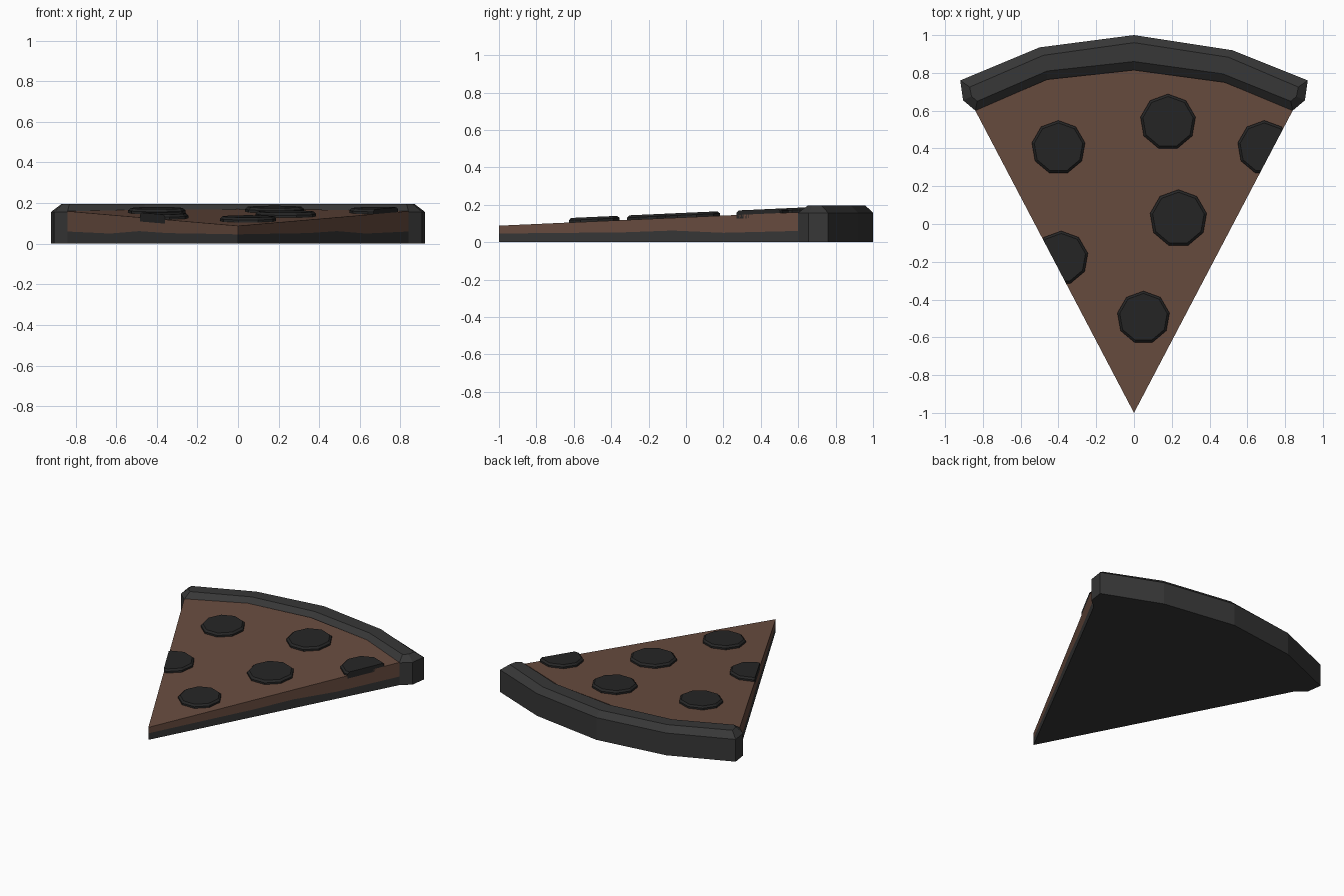
import bpy, bmesh, math
from mathutils import Vector

if "Cube" in bpy.data.objects:
    bpy.data.objects.remove(bpy.data.objects["Cube"])


def material(name, rgb):
    m = bpy.data.materials.new(name)
    m.diffuse_color = (*rgb, 1)
    m.use_nodes = True
    m.node_tree.nodes["Principled BSDF"].inputs["Base Color"].default_value = m.diffuse_color
    return m


CRUST = material("crust_dark", (0.038, 0.038, 0.038))
CHEESE = material("cheese_brown", (0.14, 0.072, 0.05))
TOPPING = material("topping_dark", (0.019, 0.019, 0.019))


def finish(bm, name, mat):
    bmesh.ops.remove_doubles(bm, verts=bm.verts, dist=1e-4)
    bmesh.ops.recalc_face_normals(bm, faces=bm.faces)
    me = bpy.data.meshes.new(name)
    bm.to_mesh(me)
    bm.free()
    me.materials.append(mat)
    ob = bpy.data.objects.new(name, me)
    bpy.context.collection.objects.link(ob)


TIP = Vector((0, -1))
ARC = [Vector(p) for p in ((-.84, .6), (-.46, .765), (0, .815), (.48, .75), (.84, .6))]
STEPS = [0, .25, .41, .58, .75, 1]
SEAM = [.046, .05, .052, .062, .05, .06]


def surface_z(y):
    return .088 + .045 * (y + 1)


def wedge(name, low, high, mat):
    """Slice-shaped slab fanned from the tip; low/high give z for (step, y)."""
    bm = bmesh.new()
    grids = []
    for zf in (low, high):
        g = []
        for i, t in enumerate(STEPS):
            row = [TIP.lerp(a, t) for a in ARC]
            g.append([bm.verts.new((p.x, p.y, zf(i, p.y))) for p in row])
        grids.append(g)
    a, b = grids
    n, m = len(STEPS) - 1, len(ARC) - 1
    for i in range(n):
        for g in grids:
            for j in range(m):
                q = [g[i][j], g[i][j + 1], g[i + 1][j + 1], g[i + 1][j]]
                bm.faces.new(q[1:] if i == 0 else q)
        for j in (0, m):
            bm.faces.new((a[i][j], a[i + 1][j], b[i + 1][j], b[i][j]))
    for j in range(m):
        bm.faces.new((a[n][j], a[n][j + 1], b[n][j + 1], b[n][j]))
    # merge the fan at the tip before closing
    for g in grids:
        bmesh.ops.pointmerge(bm, verts=g[0], merge_co=g[0][0].co.copy())
    finish(bm, name, mat)


wedge("dough_base", lambda i, y: 0, lambda i, y: SEAM[i], CRUST)
wedge("cheese", lambda i, y: SEAM[i], lambda i, y: surface_z(y), CHEESE)

# Crust rim: footprint ring, straight wall, then bevelled flat top
foot = [(-.92, .76), (-.5, .935), (0, 1), (.52, .92), (.92, .76), (.905, .655)]
foot += [tuple(p) for p in reversed(ARC)] + [(-.905, .655)]
top = [(-.87, .725), (-.48, .893), (0, .96), (.5, .883), (.87, .725), (.86, .675),
       (.83, .65), (.47, .795), (0, .86), (-.46, .81), (-.83, .65), (-.86, .675)]
bm = bmesh.new()
rings = [[bm.verts.new((x, y, z)) for x, y in pts]
         for pts, z in ((foot, 0), (foot, .157), (top, .195))]
for r, s in zip(rings, rings[1:]):
    for k in range(12):
        bm.faces.new((r[k], r[(k + 1) % 12], s[(k + 1) % 12], s[k]))
for r in (rings[0], rings[2]):
    for k in range(4):
        bm.faces.new((r[k], r[k + 1], r[9 - k], r[10 - k]))
    bm.faces.new((r[4], r[5], r[6]))
    bm.faces.new((r[0], r[10], r[11]))
finish(bm, "crust_rim", CRUST)

# Nine-sided sausage discs, cut flush where they cross the slice edge
DISCS = [(-.4, .405, .143), (.18, .54, .148), (.235, .03, .152),
         (.05, -.495, .14), (-.385, -.18, .143), (.69, .405, .143)]
for k, (cx, cy, r) in enumerate(DISCS, 1):
    bm = bmesh.new()
    loops = []
    for rad, dz in ((r, -.02), (r, .012), (r * .91, .024)):
        loop = []
        for n in range(9):
            a = math.pi / 2 + math.tau * n / 9
            x, y = cx + rad * math.cos(a), cy + rad * math.sin(a)
            loop.append(bm.verts.new((x, y, surface_z(y) + dz)))
        loops.append(loop)
    for p, q in zip(loops, loops[1:]):
        for n in range(9):
            bm.faces.new((p[n], p[(n + 1) % 9], q[(n + 1) % 9], q[n]))
    bm.faces.new(loops[0])
    bm.faces.new(loops[2])
    for side in (-1, 1):
        cut = bmesh.ops.bisect_plane(
            bm, geom=bm.verts[:] + bm.edges[:] + bm.faces[:],
            plane_co=(0, -1, 0), plane_no=(side * 1.6, -.84, 0), clear_outer=True)
        edges = [e for e in cut["geom_cut"] if isinstance(e, bmesh.types.BMEdge)]
        if edges:
            bmesh.ops.holes_fill(bm, edges=edges)
    finish(bm, f"sausage_disc_{k}", TOPPING)
